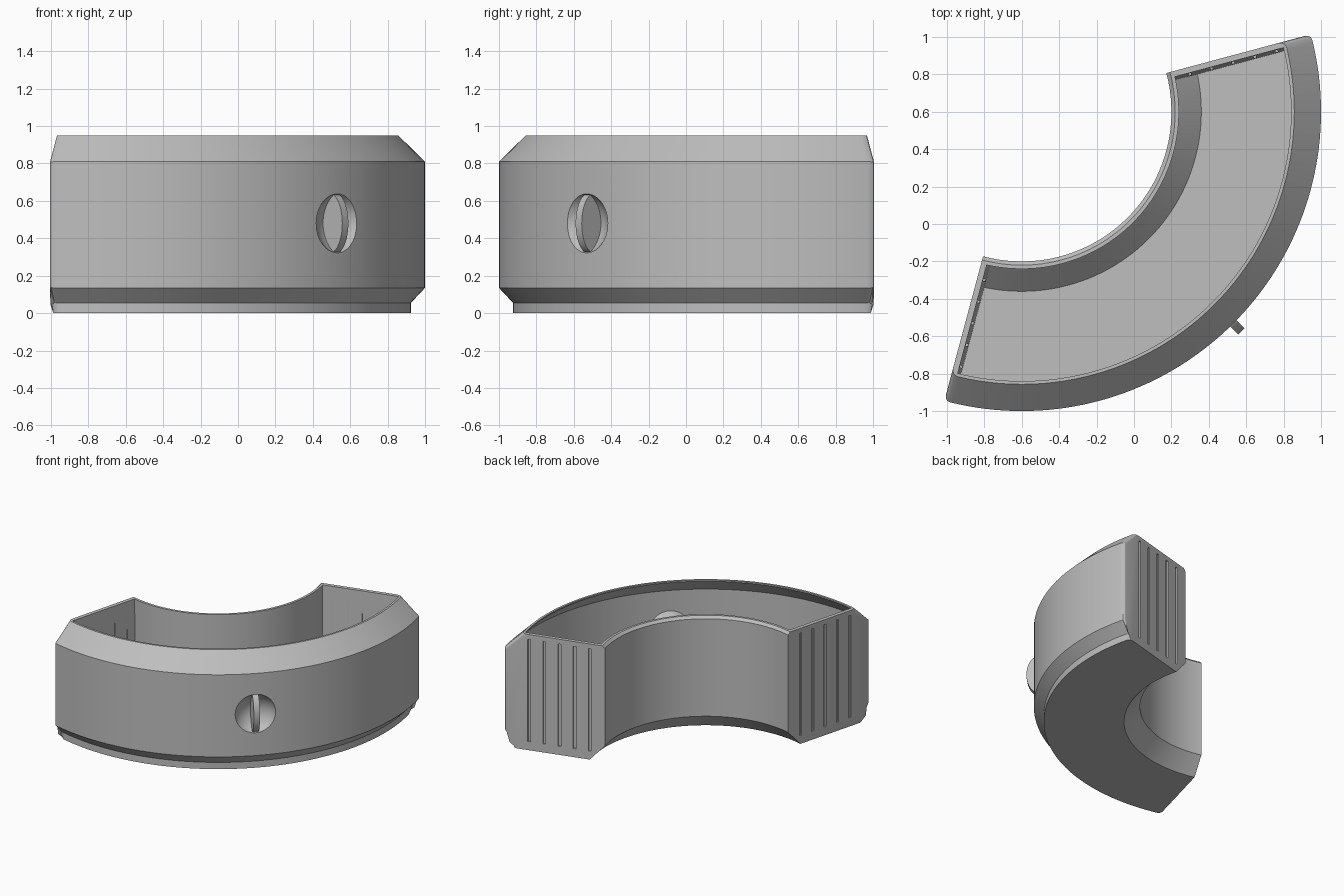
import bpy, bmesh
from math import radians, asin, cos, sin
from mathutils import Matrix, Vector

if "Cube" in bpy.data.objects:
    bpy.data.objects.remove(bpy.data.objects["Cube"])

ARC_CENTRE = Vector((-0.6, 0.6, 0))
MID, HALF = radians(-45), radians(60)

grey = bpy.data.materials.new("plain_grey")
grey.use_nodes = True
colour = (0.52, 0.52, 0.52, 1)
grey.diffuse_color = colour
grey.node_tree.nodes["Principled BSDF"].inputs["Base Color"].default_value = colour


def finish(name, bm):
    bmesh.ops.recalc_face_normals(bm, faces=bm.faces)
    mesh = bpy.data.meshes.new(name)
    bm.to_mesh(mesh)
    bm.free()
    mesh.materials.append(grey)
    ob = bpy.data.objects.new(name, mesh)
    bpy.context.collection.objects.link(ob)
    return ob


def place(r, angle, z):
    """Frame on the arc: x points outwards, y along the arc."""
    return (Matrix.Translation(ARC_CENTRE) @ Matrix.Rotation(angle, 4, 'Z')
            @ Matrix.Translation((r, 0, z)))


def sweep(profile, inset, steps=72):
    """Sweep a closed (radius, height) profile, ends set in by inset(z)."""
    bm = bmesh.new()
    rings = []
    for i in range(steps + 1):
        t = 2 * i / steps - 1
        ring = []
        for r, z in profile:
            a = MID + t * (HALF - asin(inset(z) / r))
            ring.append(bm.verts.new(ARC_CENTRE + Vector((r * cos(a), r * sin(a), z))))
        rings.append(ring)
    n = len(profile)
    for a, b in zip(rings, rings[1:]):
        for j in range(n):
            k = (j + 1) % n
            bm.faces.new((a[j], a[k], b[k], b[j]))
    bm.faces.new(rings[0])
    bm.faces.new(rings[-1])
    return bm, rings


def activate(ob):
    bpy.ops.object.select_all(action='DESELECT')
    ob.select_set(True)
    bpy.context.view_layer.objects.active = ob


def cut(target, cutter):
    cutter.hide_render = True
    mod = target.modifiers.new("cut", 'BOOLEAN')
    mod.operation, mod.solver, mod.object = 'DIFFERENCE', 'EXACT', cutter
    activate(target)
    bpy.ops.object.modifier_apply(modifier=mod.name)
    bpy.data.objects.remove(cutter)


def ball(name, radius):
    bm = bmesh.new()
    bmesh.ops.create_uvsphere(bm, u_segments=48, v_segments=32, radius=radius,
                              matrix=place(1.70, MID, 0.48))
    return finish(name, bm)


# Outer body: chamfered rim, stepped foot, rounded outer end corners
outer = [(0.92, 0), (1.525, 0), (1.525, 0.055), (1.6, 0.135), (1.6, 0.81),
         (1.457, 0.95), (0.82, 0.95), (0.8, 0.93), (0.8, 0.13)]
bm, rings = sweep(outer, lambda z: 0)
corner_edges = [bm.edges.get((ring[j], ring[j + 1]))
                for ring in (rings[0], rings[-1]) for j in range(1, 5)]
bmesh.ops.bevel(bm, geom=corner_edges, offset=0.03, segments=3, profile=0.5,
                affect='EDGES')
bin_body = finish("bin_body", bm)

# Hollow: overhanging lip, sloped floor edges, end walls with a slight draft
inner = [(0.96, 0.04), (1.49, 0.04), (1.56, 0.15), (1.56, 0.82), (1.44, 0.94),
         (1.44, 1.0), (0.84, 1.0), (0.84, 0.16)]
bm, rings = sweep(inner, lambda z: 0.05 - 0.02 * z)
hollow = finish("hollow_cutter", bm)

# Finger dish: a shell bulging inside, scooped from the outside
cut(hollow, ball("dish_shell_cutter", 0.222))
cut(bin_body, hollow)
cut(bin_body, ball("dish_cutter", 0.187))

# Upright grooves on both faces of the end walls
bm = bmesh.new()
for end in (-1, 1):
    for i in range(5):
        frame = place(0.92 + 0.12 * i, MID + end * HALF, 0)
        for depth, thick, width, low, high in ((0, 0.024, 0.022, 0.07, 0.91),
                                               (0.05, 0.036, 0.012, 0.16, 0.84)):
            bmesh.ops.create_cube(bm, size=1, matrix=frame
                                  @ Matrix.Translation((0, -end * depth, (low + high) / 2))
                                  @ Matrix.Diagonal((width, thick, high - low, 1)))
cut(bin_body, finish("groove_cutter", bm))

# Upright grip across the dish
bm = bmesh.new()
bmesh.ops.create_cone(bm, cap_ends=True, segments=48, radius1=1, radius2=1, depth=1,
                      matrix=place(1.565, MID, 0.48)
                      @ Matrix.Diagonal((0.095, 0.046, 0.16, 1))
                      @ Matrix.Rotation(radians(90), 4, 'X'))
grip = finish("dish_grip", bm)

for ob in (bin_body, grip):
    activate(ob)
    bpy.ops.object.shade_smooth_by_angle(angle=radians(25))
